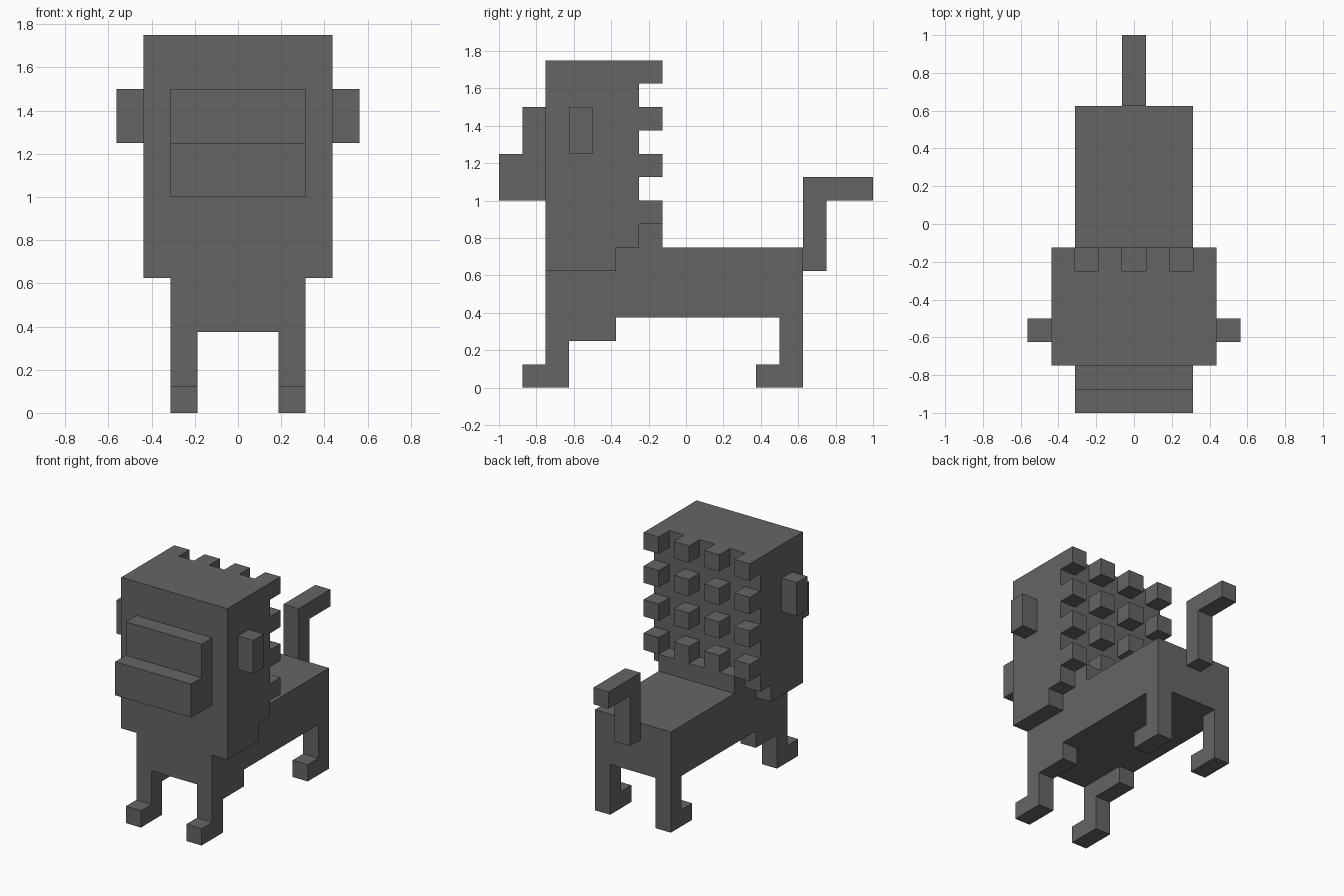
import bpy
import bmesh

U = 0.125  # size of one block

cube = bpy.data.objects.get("Cube")
if cube:
    bpy.data.objects.remove(cube, do_unlink=True)

grey = bpy.data.materials.new("dark grey")
grey.use_nodes = True
colour = (0.13, 0.13, 0.13, 1.0)
grey.diffuse_color = colour
grey.node_tree.nodes["Principled BSDF"].inputs["Base Color"].default_value = colour


def add_prism(bm, profile, x0, x1):
    """Extrude a (y, z) profile from x0 to x1, all in blocks."""
    face = bm.faces.new([bm.verts.new((x0 * U, y * U, z * U)) for y, z in profile])
    result = bmesh.ops.extrude_face_region(bm, geom=[face], use_keep_orig=True)
    moved = [g for g in result["geom"] if isinstance(g, bmesh.types.BMVert)]
    bmesh.ops.translate(bm, verts=moved, vec=((x1 - x0) * U, 0, 0))


def make_part(name, profile, spans):
    """Build one object from a profile repeated over several x spans."""
    bm = bmesh.new()
    for x0, x1 in spans:
        add_prism(bm, profile, x0, x1)
    bmesh.ops.recalc_face_normals(bm, faces=bm.faces)
    mesh = bpy.data.meshes.new(name)
    bm.to_mesh(mesh)
    bm.free()
    mesh.materials.append(grey)
    obj = bpy.data.objects.new(name, mesh)
    bpy.context.collection.objects.link(obj)
    return obj


def rect(y0, y1, z0, z1):
    return [(y0, z0), (y1, z0), (y1, z1), (y0, z1)]


# Body with a raised neck under the stepped head
make_part("body", [(-6, 3), (5, 3), (5, 6), (-1, 6), (-1, 7), (-2, 7),
                   (-2, 6), (-3, 6), (-3, 5), (-6, 5)], [(-2.5, 2.5)])

# Head
make_part("head", [(-6, 5), (-3, 5), (-3, 6), (-2, 6), (-2, 14), (-6, 14)],
          [(-3.5, 3.5)])

# Muzzle with protruding lower half
make_part("muzzle", [(-6, 8), (-8, 8), (-8, 10), (-7, 10), (-7, 12), (-6, 12)],
          [(-2.5, 2.5)])

# Studs of the mane on the back of the head
columns = [(x - 0.5, x + 0.5) for x in (-3, -1, 1, 3)]
for row, z in enumerate(range(7, 14, 2)):
    make_part(f"mane_row_{row + 1}", rect(-2, -1, z, z + 1), columns)

# Tail
make_part("tail", [(5, 5), (6, 5), (6, 8), (8, 8), (8, 9), (5, 9)], [(-0.5, 0.5)])

# Ears and legs on both sides
front_leg = [(-7, 0), (-5, 0), (-5, 2), (-3, 2), (-3, 3), (-6, 3), (-6, 1), (-7, 1)]
back_leg = [(3, 0), (5, 0), (5, 3), (4, 3), (4, 1), (3, 1)]
for side, s in (("left", 1), ("right", -1)):
    make_part(f"{side}_ear", rect(-5, -4, 10, 12), [(s * 3.5, s * 4.5)])
    make_part(f"{side}_front_leg", front_leg, [(s * 1.5, s * 2.5)])
    make_part(f"{side}_back_leg", back_leg, [(s * 1.5, s * 2.5)])
